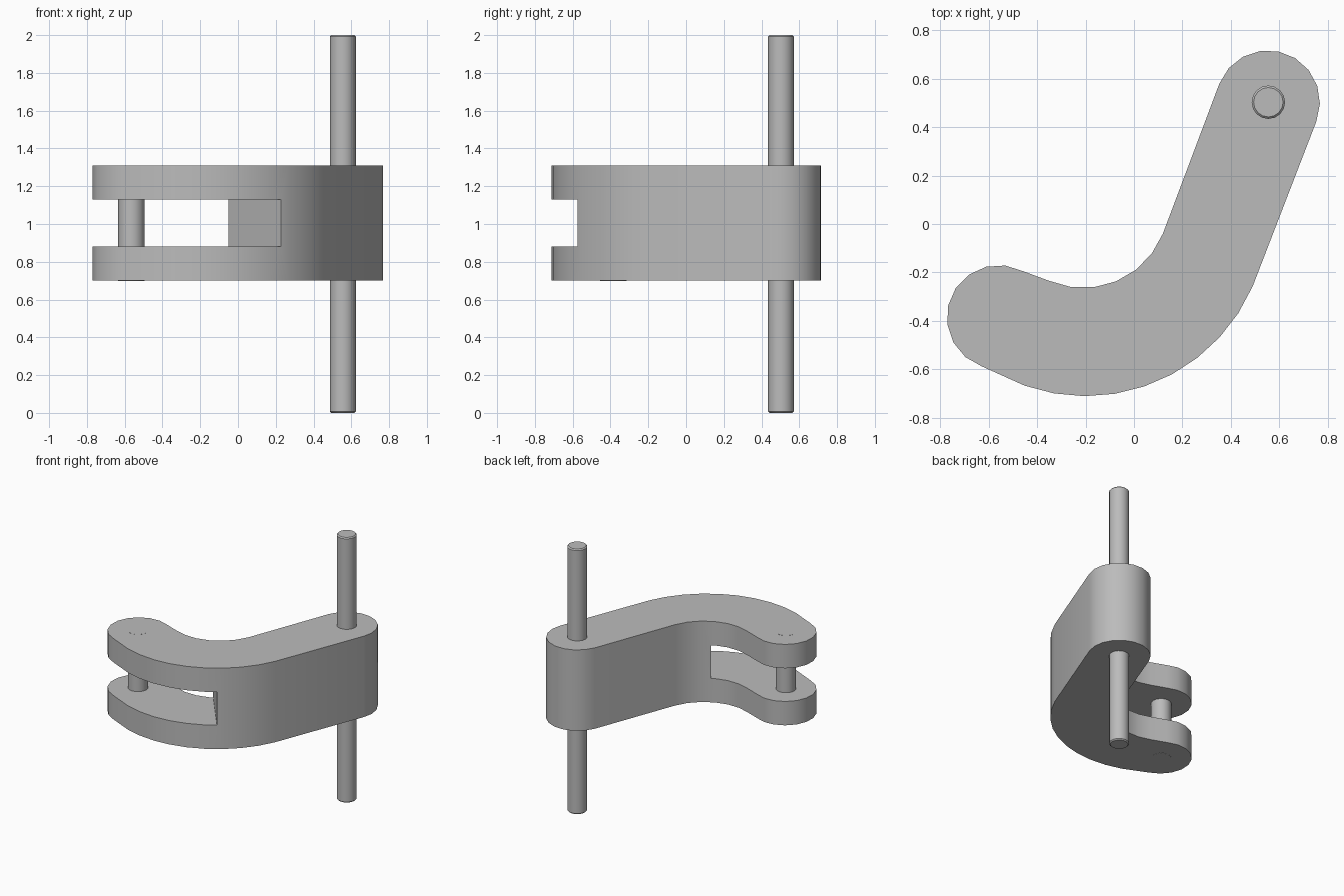
import bpy, bmesh
from math import cos, sin, radians

cube = bpy.data.objects.get("Cube")
if cube:
    bpy.data.objects.remove(cube, do_unlink=True)

grey = bpy.data.materials.new("plain_grey")
grey.use_nodes = True
COLOUR = (0.5, 0.5, 0.5, 1)
grey.diffuse_color = COLOUR
grey.node_tree.nodes["Principled BSDF"].inputs["Base Color"].default_value = COLOUR


def finish(name, bm):
    """Turn a bmesh into a named object in the shared material."""
    bmesh.ops.recalc_face_normals(bm, faces=bm.faces)
    mesh = bpy.data.meshes.new(name)
    bm.to_mesh(mesh)
    bm.free()
    mesh.materials.append(grey)
    obj = bpy.data.objects.new(name, mesh)
    bpy.context.collection.objects.link(obj)
    return obj


def prism(name, outline, bottom, top):
    bm = bmesh.new()
    face = bm.faces.new([bm.verts.new((x, y, bottom)) for x, y in outline])
    new = bmesh.ops.extrude_face_region(bm, geom=[face])["geom"]
    for v in new:
        if isinstance(v, bmesh.types.BMVert):
            v.co.z = top
    return finish(name, bm)


def arc(cx, cy, r, start, end, steps):
    angles = [radians(start + (end - start) * i / steps) for i in range(steps + 1)]
    return [(cx + r * cos(a), cy + r * sin(a)) for a in angles]


def rod(name, x, y, r, bottom, top, chamfer=0.0):
    obj = prism(name, arc(x, y, r, 0, 337.5, 15), bottom, top)
    if chamfer:
        bm = bmesh.new()
        bm.from_mesh(obj.data)
        rims = [e for e in bm.edges if e.verts[0].co.z == e.verts[1].co.z]
        bmesh.ops.bevel(bm, geom=rims, offset=chamfer, segments=1, affect='EDGES')
        bm.to_mesh(obj.data)
        bm.free()
    return obj


def smooth(obj):
    bpy.ops.object.select_all(action='DESELECT')
    obj.select_set(True)
    bpy.context.view_layer.objects.active = obj
    bpy.ops.object.shade_smooth_by_angle(angle=radians(30))


# Curved arm: two round ends joined by an inner and an outer bend
outline = (arc(0.553, 0.502, 0.215, -21.5, 158.5, 9)
           + arc(-0.21, 0.09, 0.354, -21.5, -113.5, 6)
           + arc(-0.558, -0.385, 0.215, 62, 251, 9)
           + arc(-0.2, 0.041, 0.752, -109.5, -23.5, 9))
arm = prism("curved_arm", outline, 0.70, 1.31)

# Fork slot, closed by a slanted flat wall
cutter = prism("slot_cutter",
               [(0.478, -0.894), (-0.36, 0.17), (-1, 0.17), (-1, -0.894)], 0.88, 1.13)
cutter.hide_render = True
cut = arm.modifiers.new("fork_slot", 'BOOLEAN')
cut.operation = 'DIFFERENCE'
cut.solver = 'EXACT'
cut.object = cutter
bpy.context.view_layer.objects.active = arm
bpy.ops.object.modifier_apply(modifier=cut.name)
bpy.data.objects.remove(cutter, do_unlink=True)

# Pin across the fork and the long rod through the other end
pin = rod("fork_pin", -0.565, -0.385, 0.07, 0.699, 1.311)
shaft = rod("long_rod", 0.555, 0.503, 0.069, 0.0, 2.0, 0.008)

for part in (arm, pin, shaft):
    smooth(part)
